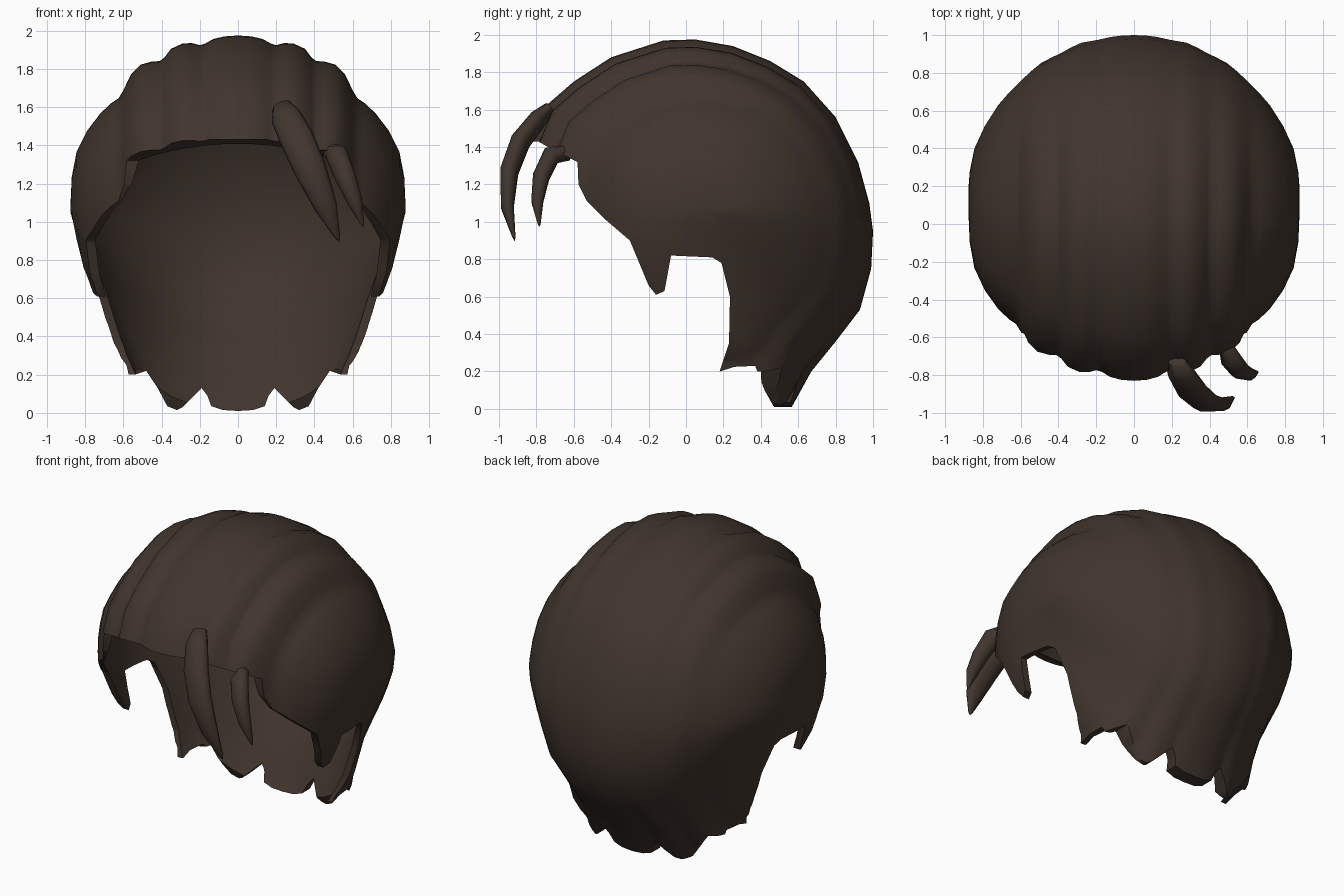
import bpy, bmesh, math
from mathutils import Vector

if "Cube" in bpy.data.objects:
    bpy.data.objects.remove(bpy.data.objects["Cube"], do_unlink=True)

brown = bpy.data.materials.new("dark_brown_hair")
brown.use_nodes = True
colour = (0.053, 0.0355, 0.0265, 1)
brown.diffuse_color = colour
brown.node_tree.nodes["Principled BSDF"].inputs["Base Color"].default_value = colour


def make_object(name, bm, material=None):
    bmesh.ops.recalc_face_normals(bm, faces=bm.faces)
    mesh = bpy.data.meshes.new(name)
    bm.to_mesh(mesh)
    bm.free()
    obj = bpy.data.objects.new(name, mesh)
    bpy.context.collection.objects.link(obj)
    if material:
        mesh.materials.append(material)
    return obj


def loft(bm, rings, start, end):
    """Skin a list of rings and close both ends to a point."""
    loops = [[bm.verts.new(p) for p in ring] for ring in rings]
    n = len(loops[0])
    for a, b in zip(loops, loops[1:]):
        for i in range(n):
            j = (i + 1) % n
            bm.faces.new((a[i], a[j], b[j], b[i]))
    for loop, tip in ((loops[0], start), (loops[-1], end)):
        pole = bm.verts.new(tip)
        for i in range(n):
            bm.faces.new((loop[i], loop[(i + 1) % n], pole))


def smooth(obj, angle=50):
    bpy.ops.object.select_all(action="DESELECT")
    obj.select_set(True)
    bpy.context.view_layer.objects.active = obj
    bpy.ops.object.shade_smooth_by_angle(angle=math.radians(angle))


def clamp(v):
    return min(1, max(0, v))


# Hair volume: middle outline (y, z), scaled across x to form the combed lanes
centre = Vector((0.1, 1.05))
outline = [(-.83, 1.43), (-.75, 1.62), (-.6, 1.75), (-.4, 1.88), (-.12, 1.97),
           (.05, 1.975), (.25, 1.94), (.45, 1.86), (.63, 1.75), (.8, 1.56),
           (.92, 1.32), (.98, 1.1), (1, .95), (.99, .75), (.93, .53), (.8, .36),
           (.67, .2), (.56, 0), (.47, -.13), (.1, -.2), (-.3, .02), (-.6, .35),
           (-.8, .72), (-.88, 1.05), (-.87, 1.25)]
lanes = [(0, 1), (.07, .995), (.13, .98), (.17, .955), (.2, .945), (.24, .957),
         (.29, .955), (.35, .925), (.385, .875), (.41, .855), (.45, .853),
         (.51, .835), (.56, .78), (.6, .69), (.625, .645), (.66, .62), (.72, .56),
         (.79, .46), (.845, .34), (.87, .2), (.875, .08)]
# The hollow inside is a plain ellipse without lanes
hollow_lanes = [(.855 * math.sin(a), .92 * math.cos(a))
                for a in (math.radians(6 * i) for i in range(15))]


def back_fill(x, s, direction):
    """The grooves between lanes fade out towards the back of the head."""
    rounded = (1 - (x / .88) ** 2) ** .45
    return max(0, rounded - s) * .85 * clamp(1.3 * direction.x)


def taper(y, z):
    """The sides draw in behind the ears, down to the nape."""
    return 1 - .13 * clamp((y + .3) / .5) * math.sin(math.pi * clamp(1.05 - z))


def hair_volume(name, half, fill, material=None):
    rings = []
    for x, s in [(-x, s) for x, s in reversed(half[1:])] + half:
        ring = []
        for p in outline:
            ray = Vector(p) - centre
            q = centre + ray * (s + fill * back_fill(x, s, ray.normalized()))
            ring.append((x * taper(q.x, q.y), q.x, q.y))
        rings.append(ring)
    bm = bmesh.new()
    end = half[-1][0] + .002
    loft(bm, rings, (-end, *centre), (end, *centre))
    return make_object(name, bm, material)


hair = hair_volume("hair_cap", lanes, 1, brown)
hollow = hair_volume("hollow_cutter", hollow_lanes, 0)


# Cutters: prisms that trim the hairline, ears and nape
def prism(name, points, place, depth):
    bm = bmesh.new()
    face = bm.faces.new([bm.verts.new(place(*p)) for p in points])
    moved = bmesh.ops.extrude_face_region(bm, geom=[face])["geom"]
    bmesh.ops.translate(bm, vec=depth,
                        verts=[v for v in moved if isinstance(v, bmesh.types.BMVert)])
    return make_object(name, bm)


hairline = [(-2, 1.43), (-.79, 1.43), (-.72, 1.39), (-.58, 1.32), (-.575, 1.2),
            (-.53, 1.11), (-.44, 1.02), (-.3, .9), (-.2, .66), (-.16, .61),
            (-.115, .63), (-.08, .82), (.14, .81), (.19, .78), (.235, .6),
            (.23, .35), (.18, .2), (.26, .225), (.37, .23), (.42, .1), (.47, .01),
            (.47, -1), (-2, -1)]
face_cutter = prism("face_cutter", hairline, lambda y, z: (-2, y, z), (4, 0, 0))

half_nape = [(.08, .015), (.14, .035), (.16, .09), (.19, .13), (.24, .08), (.29, .03),
             (.32, .015), (.37, .035), (.42, .13), (.48, .22), (.54, .2), (1, .2), (1, -1)]
nape = [(-x, z) for x, z in reversed(half_nape)] + [(0, .01)] + half_nape
nape_cutter = prism("nape_cutter", nape, lambda x, z: (x, -.05, z), (0, 2, 0))

bpy.context.view_layer.objects.active = hair
for cutter in (hollow, face_cutter, nape_cutter):
    cutter.hide_render = True
    mod = hair.modifiers.new(cutter.name, "BOOLEAN")
    mod.operation = "DIFFERENCE"
    mod.solver = "EXACT"
    mod.object = cutter
    bpy.ops.object.modifier_apply(modifier=mod.name)
    bpy.data.objects.remove(cutter, do_unlink=True)
smooth(hair)


# Loose strands: flattened, tapering locks along a curved path
def strand(name, path, widths, flat):
    pts = [Vector(p) for p in path]
    rings = []
    for i, p in enumerate(pts):
        along = (pts[min(i + 1, len(pts) - 1)] - pts[max(i - 1, 0)]).normalized()
        side = along.cross(Vector((0, -1, 0))).normalized()
        out = side.cross(along)
        ring = []
        for k in range(10):
            a = math.tau * k / 10
            ring.append(p + (side * math.cos(a) + out * math.sin(a) * flat) * widths[i])
        rings.append(ring)
    bm = bmesh.new()
    loft(bm, rings, pts[0] * 1.01, pts[-1] + (pts[-1] - pts[-2]) * .15)
    smooth(make_object(name, bm, brown), 60)


strand("long_front_strand",
       [(.23, -.73, 1.61), (.25, -.79, 1.55), (.31, -.885, 1.43), (.38, -.945, 1.27),
        (.46, -.955, 1.08), (.52, -.92, .92)],
       [.05, .08, .09, .085, .06, .015], .6)
strand("short_front_strand",
       [(.48, -.63, 1.37), (.515, -.72, 1.355), (.56, -.775, 1.24), (.61, -.795, 1.11),
        (.65, -.785, .99)],
       [.045, .06, .055, .04, .01], .85)
